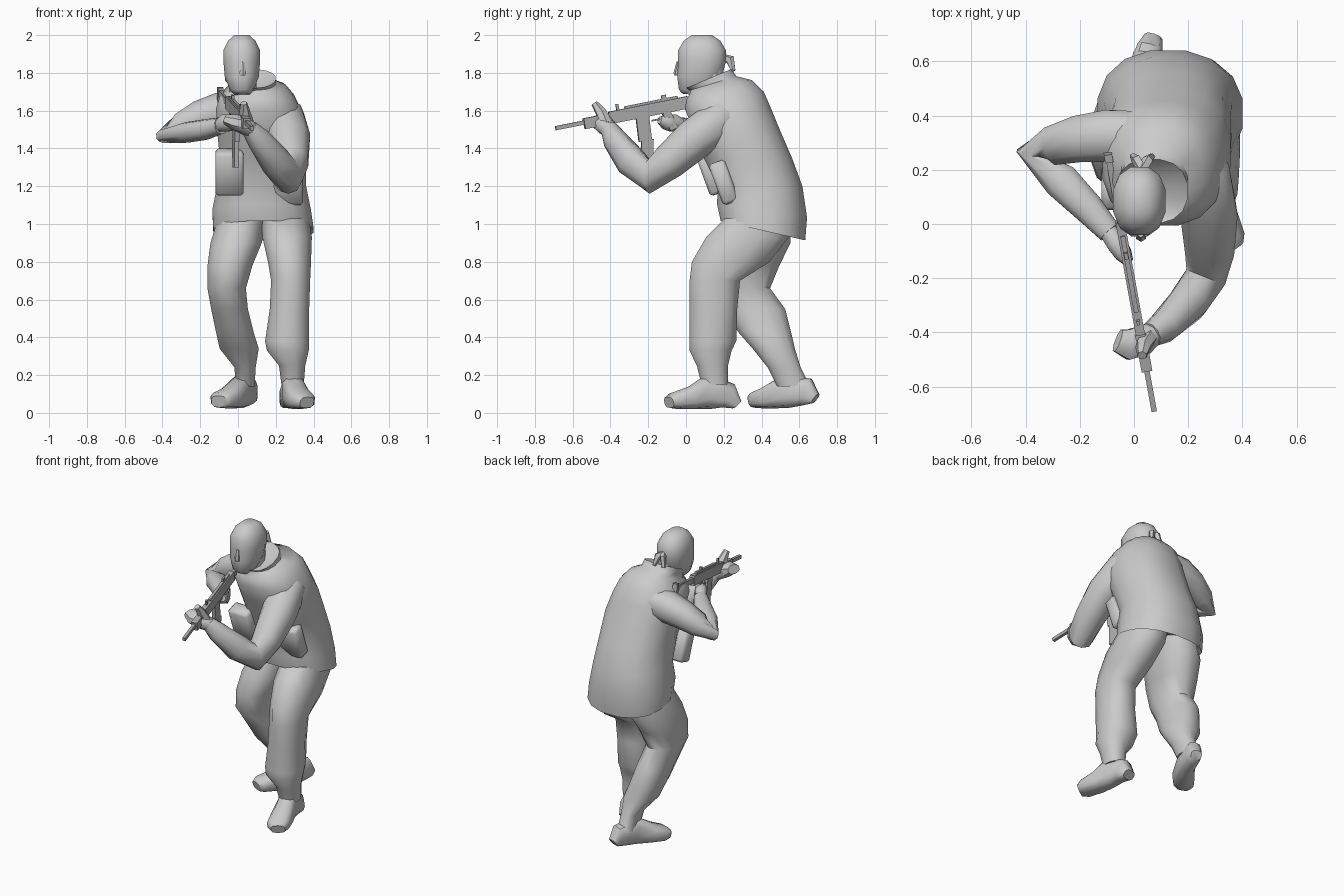
import bpy, bmesh, math
from mathutils import Vector, Matrix

if "Cube" in bpy.data.objects:
    bpy.data.objects.remove(bpy.data.objects["Cube"], do_unlink=True)

UP = Vector((0, 0, 1))
parts = []


def make_material(name, value):
    mat = bpy.data.materials.new(name)
    mat.use_nodes = True
    colour = (value, value, value, 1)
    mat.diffuse_color = colour
    mat.node_tree.nodes["Principled BSDF"].inputs["Base Color"].default_value = colour
    return mat


cloth = make_material("light grey", 0.6)
metal = make_material("mid grey", 0.42)


def finish(name, bm, material):
    bmesh.ops.recalc_face_normals(bm, faces=bm.faces)
    mesh = bpy.data.meshes.new(name)
    bm.to_mesh(mesh)
    bm.free()
    mesh.materials.append(material)
    obj = bpy.data.objects.new(name, mesh)
    bpy.context.collection.objects.link(obj)
    parts.append(obj)


def skin(name, rings):
    """Join rings of points into one closed surface."""
    bm = bmesh.new()
    loops = [[bm.verts.new(p) for p in ring] for ring in rings]
    count = len(loops[0])
    for low, high in zip(loops, loops[1:]):
        for i in range(count):
            j = (i + 1) % count
            bm.faces.new((low[i], low[j], high[j], high[i]))
    bm.faces.new(loops[0])
    bm.faces.new(loops[-1])
    finish(name, bm, cloth)


def rounded(sides, power):
    """Unit outline between a circle and a square."""
    for i in range(sides):
        a = math.tau * (i + 0.5) / sides
        c, s = math.cos(a), math.sin(a)
        yield math.copysign(abs(c) ** power, c), math.copysign(abs(s) ** power, s)


def slices(name, rows, sides=12, power=0.87):
    """Stack level outlines: height, x range, y range, slope along y."""
    rings = []
    for z, x0, x1, y0, y1, *slope in rows:
        tilt = slope[0] if slope else 0
        cx, cy, rx, ry = (x0 + x1) / 2, (y0 + y1) / 2, (x1 - x0) / 2, (y1 - y0) / 2
        rings.append([Vector((cx + rx * c, cy + ry * s, z + tilt * ry * s))
                      for c, s in rounded(sides, power)])
    skin(name, rings)


def tube(name, rows, sides=10, power=0.9):
    """Sweep an outline along a path: x, y, z, half width, half height."""
    points = [Vector(r[:3]) for r in rows]
    rings = []
    for i, (p, row) in enumerate(zip(points, rows)):
        before = (p - points[i - 1]).normalized() if i else Vector()
        after = (points[i + 1] - p).normalized() if i + 1 < len(points) else Vector()
        along = (before + after).normalized()
        side = along.cross(UP).normalized()
        top = side.cross(along)
        rings.append([p + side * row[3] * c + top * row[-1] * s
                      for c, s in rounded(sides, power)])
    skin(name, rings)


def block(name, size, matrix, material, bevel=0.0):
    bm = bmesh.new()
    bmesh.ops.create_cube(bm, size=1)
    bmesh.ops.scale(bm, vec=size, verts=bm.verts)
    if bevel:
        bmesh.ops.bevel(bm, geom=bm.edges[:], offset=bevel, segments=1, affect='EDGES')
    bmesh.ops.transform(bm, matrix=matrix, verts=bm.verts)
    finish(name, bm, material)


# Jacket with hem, shoulders and a turned collar
slices("jacket", [
    (1.02, -.1, .36, .22, .6, -.22),
    (.965, -.135, .405, .18, .635, -.23),
    (1.07, -.14, .39, .16, .645, -.15),
    (1.2, -.115, .365, .165, .62),
    (1.35, -.1, .36, .09, .565),
    (1.5, -.115, .36, .035, .5),
    (1.61, -.12, .335, -.01, .455),
    (1.68, -.1, .3, .0, .415, .1),
    (1.73, -.05, .255, .02, .35, .2),
    (1.745, -.05, .2, .02, .27, .3),
    (1.77, -.07, .2, .0, .24, .42),
    (1.72, -.03, .13, .04, .19, .4),
], sides=16)

# Head, neck, nose and the knot of the head cover
slices("neck", [(1.64, -.05, .1, .05, .2), (1.82, -.05, .1, .05, .2)])
slices("head", [
    (1.685, -.02, .065, -.02, .08, -.1),
    (1.71, -.045, .085, -.04, .14),
    (1.78, -.073, .113, -.05, .195),
    (1.86, -.08, .12, -.045, .215),
    (1.92, -.08, .12, -.045, .215),
    (1.97, -.055, .095, -.015, .185),
    (2.0, -.02, .06, .03, .14),
])
slices("nose", [
    (1.785, .005, .045, -.06, -.02),
    (1.8, .006, .046, -.066, -.02),
    (1.86, .014, .036, -.05, -.02),
], sides=6)
for sign in (-1, 1):
    tube("knot_tail", [
        (.03, .2, 1.88, .02, .02),
        (.03 + sign * .02, .235, 1.87, .02, .025),
        (.03 + sign * .035, .25, 1.81, .012, .012),
    ], sides=5)

# Trousers
slices("left_trouser", [
    (1.03, .12, .38, .2, .56),
    (.93, .125, .395, .1, .55),
    (.8, .155, .39, .025, .45),
    (.7, .172, .385, .015, .29),
    (.55, .165, .38, .015, .275),
    (.38, .14, .38, .015, .27),
    (.33, .15, .378, .015, .245),
    (.25, .215, .358, .055, .225),
    (.15, .228, .35, .08, .225),
])
slices("right_trouser", [
    (1.03, -.11, .15, .22, .56),
    (.9, -.15, .13, .15, .56),
    (.78, -.165, .08, .12, .5),
    (.66, -.165, .045, .13, .45),
    (.55, -.145, .055, .2, .53),
    (.43, -.12, .085, .27, .56),
    (.34, -.1, .113, .35, .58),
    (.24, -.02, .095, .43, .61),
    (.14, -.015, .09, .48, .66),
])

# Boots, from heel to toe
tube("left_boot", [
    (.265, .268, .045, .045, .03),
    (.275, .225, .09, .055, .07),
    (.29, .12, .115, .06, .095),
    (.315, .03, .08, .07, .062),
    (.345, -.06, .065, .07, .045),
    (.365, -.09, .055, .045, .03),
], power=.7)
tube("right_boot", [
    (.07, .685, .075, .035, .03),
    (.055, .64, .11, .05, .075),
    (.02, .53, .115, .055, .09),
    (-.04, .43, .08, .07, .058),
    (-.09, .37, .068, .065, .044),
    (-.1, .345, .06, .045, .032),
], power=.7)

# Sleeves, from shoulder to wrist
tube("left_sleeve", [
    (.15, .27, 1.6, .1),
    (.245, .18, 1.55, .115),
    (.275, .04, 1.445, .11),
    (.28, -.09, 1.33, .095),
    (.265, -.195, 1.25, .08, .09),
    (.2, -.29, 1.33, .075, .085),
    (.11, -.38, 1.45, .06, .065),
    (.06, -.41, 1.51, .045),
])
tube("right_sleeve", [
    (.05, .32, 1.61, .1),
    (-.1, .325, 1.595, .1),
    (-.2, .315, 1.565, .09),
    (-.3, .29, 1.515, .075),
    (-.385, .265, 1.465, .05, .04),
    (-.27, .16, 1.485, .07, .055),
    (-.17, .06, 1.5, .06, .055),
    (-.09, -.03, 1.52, .045),
])

# Hands
tube("left_hand", [
    (.08, -.4, 1.49, .04),
    (.03, -.43, 1.525, .06, .05),
    (-.02, -.445, 1.54, .06, .045),
    (-.06, -.43, 1.555, .045, .03),
], sides=8)
tube("left_thumb", [
    (.05, -.42, 1.53, .035),
    (.035, -.45, 1.59, .03),
    (.03, -.485, 1.64, .018),
], sides=6)
tube("right_hand", [
    (-.1, -.02, 1.52, .035),
    (-.065, -.07, 1.535, .04, .05),
    (-.04, -.11, 1.54, .035, .04),
    (-.02, -.14, 1.55, .02),
], sides=8)

# Pouches on the front of the jacket
for name, place, size in (
    ("left_pouch", (.265, .2, 1.22), (.16, .09, .23)),
    ("right_pouch", (-.045, .135, 1.275), (.15, .1, .24)),
):
    turn = Matrix.Translation(place) @ Matrix.Rotation(math.radians(20), 4, 'X')
    block(name, size, turn, cloth, bevel=.015)

# Rifle, laid out along its own axis from butt to muzzle
forward = Vector((.18, -1, -.2)).normalized()
across = forward.cross(UP).normalized()
rifle_frame = Matrix((forward, across, across.cross(forward))).transposed().to_4x4()
rifle_frame = Matrix.Translation((-.05, 0, 1.645)) @ rifle_frame


def rifle_part(name, u0, u1, v0, v1, width, lean=0):
    centre = Matrix.Translation(((u0 + u1) / 2, 0, (v0 + v1) / 2))
    turn = Matrix.Rotation(math.radians(lean), 4, 'Y')
    block(name, (u1 - u0, width, v1 - v0), rifle_frame @ centre @ turn, metal)


rifle_part("rifle_butt", -.27, -.24, -.07, .03, .03)
rifle_part("rifle_stock", -.25, 0, -.02, .015, .022)
rifle_part("rifle_receiver", -.01, .42, -.035, .03, .034)
rifle_part("rifle_rail", .04, .33, .03, .042, .018)
rifle_part("rifle_grip", .08, .125, -.13, -.03, .026, lean=15)
rifle_part("trigger_guard", .12, .2, -.065, -.057, .012)
rifle_part("magazine_top", .215, .285, -.16, -.03, .024, lean=-4)
rifle_part("magazine_bottom", .225, .29, -.3, -.15, .024, lean=-12)
rifle_part("rifle_handguard", .42, .56, -.035, .022, .04)
rifle_part("rear_sight", .1, .125, .04, .06, .014)
rifle_part("front_sight", .36, .375, .02, .062, .012)
rifle_part("rifle_barrel", .55, .715, -.011, .011, .02)

# Soft shading with crisp corners
bpy.ops.object.select_all(action='DESELECT')
for obj in parts:
    obj.select_set(True)
bpy.context.view_layer.objects.active = parts[0]
bpy.ops.object.shade_smooth_by_angle(angle=math.radians(50))
